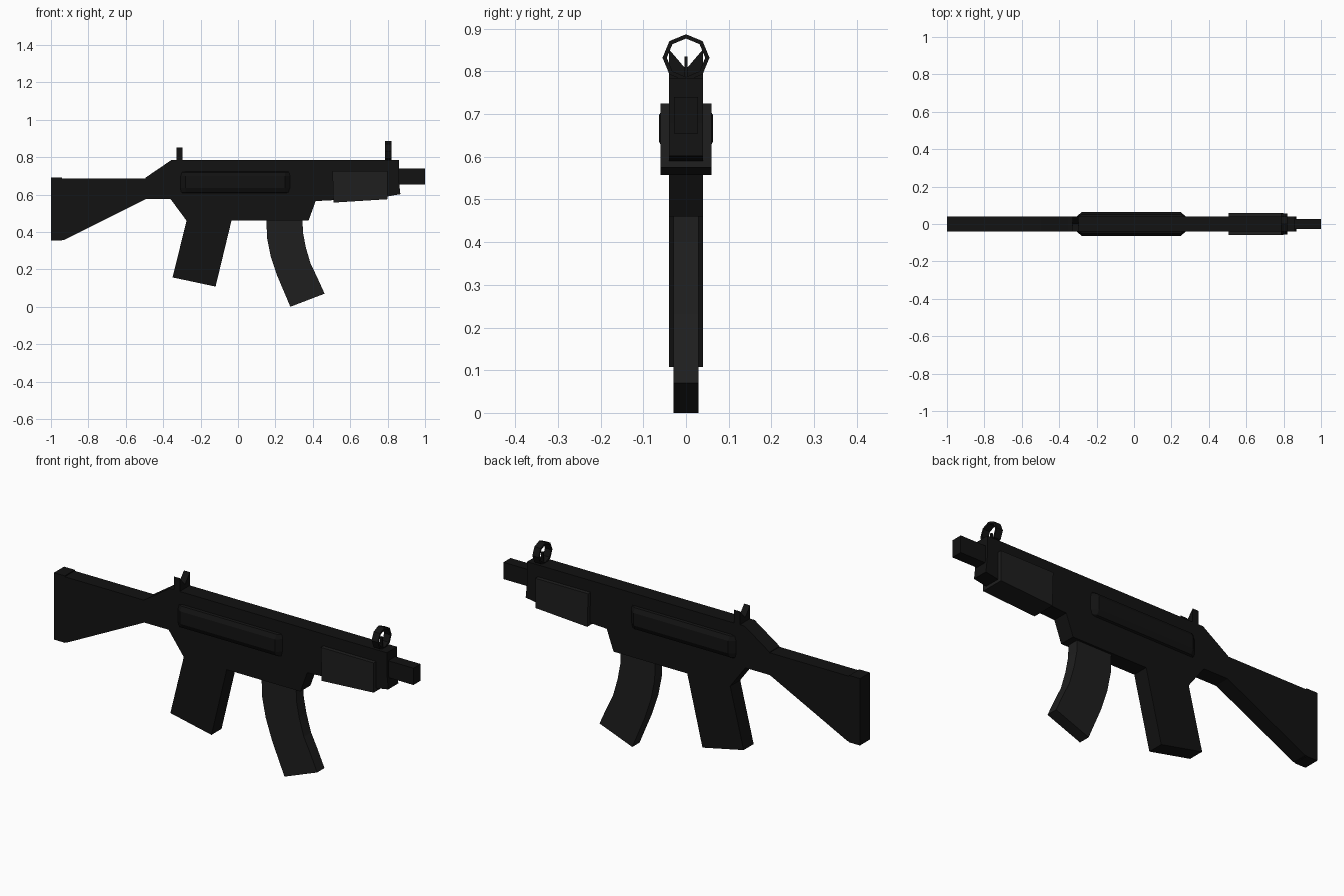
import bpy, bmesh
from math import sin, cos, pi

if "Cube" in bpy.data.objects:
    bpy.data.objects.remove(bpy.data.objects["Cube"])


def material(name, v):
    m = bpy.data.materials.new(name)
    m.diffuse_color = (v, v, v, 1)
    m.use_nodes = True
    m.node_tree.nodes["Principled BSDF"].inputs["Base Color"].default_value = m.diffuse_color
    return m


DARK = material("dark_metal", 0.006)
GREY = material("grey_polymer", 0.013)


def finish(name, bm, mat):
    bmesh.ops.recalc_face_normals(bm, faces=bm.faces)
    me = bpy.data.meshes.new(name)
    bm.to_mesh(me)
    bm.free()
    me.materials.append(mat)
    ob = bpy.data.objects.new(name, me)
    bpy.context.collection.objects.link(ob)
    return ob


def extrude(bm, pts, vec):
    """Solid from a polygon pushed along vec."""
    f = bm.faces.new([bm.verts.new(p) for p in pts])
    r = bmesh.ops.extrude_face_region(bm, geom=[f], use_keep_orig=True)
    bmesh.ops.translate(bm, vec=vec, verts=[v for v in r["geom"] if isinstance(v, bmesh.types.BMVert)])


def side_profile(name, pts, half, mat=DARK):
    """Side outline in x, z given the same thickness both ways in y."""
    bm = bmesh.new()
    extrude(bm, [(x, -half, z) for x, z in pts], (0, 2 * half, 0))
    return finish(name, bm, mat)


def front_profile(name, pts, x0, x1, mat=DARK):
    """Outline in y, z given thickness along x."""
    bm = bmesh.new()
    extrude(bm, [(x0, y, z) for y, z in pts], (x1 - x0, 0, 0))
    return finish(name, bm, mat)


# Receiver with its neck
side_profile("receiver", [
    (-0.495, 0.69), (-0.355, 0.785), (0.80, 0.785), (0.80, 0.59), (0.51, 0.57),
    (0.415, 0.565), (0.377, 0.46), (-0.275, 0.46), (-0.36, 0.575), (-0.495, 0.575)], 0.04)

# Shoulder stock and butt pad
side_profile("stock", [(-0.94, 0.687), (-0.495, 0.687), (-0.495, 0.575), (-0.93, 0.357), (-0.94, 0.357)], 0.039)
side_profile("butt_pad", [(-1, 0.692), (-0.94, 0.692), (-0.94, 0.354), (-1, 0.354)], 0.04)

# Pistol grip
side_profile("grip", [(-0.275, 0.46), (-0.035, 0.46), (-0.12, 0.108), (-0.35, 0.157)], 0.04)

# Curved magazine
side_profile("magazine", [
    (0.152, 0.47), (0.155, 0.37), (0.175, 0.27), (0.21, 0.165), (0.28, 0.0),
    (0.463, 0.07), (0.42, 0.165), (0.388, 0.23), (0.362, 0.32), (0.347, 0.40), (0.345, 0.47)], 0.029, GREY)

# Handguard
side_profile("handguard", [(0.505, 0.725), (0.80, 0.725), (0.80, 0.575), (0.51, 0.557)], 0.06, GREY)

# Muzzle block and barrel
side_profile("muzzle_block", [(0.80, 0.785), (0.86, 0.785), (0.86, 0.68), (0.868, 0.602), (0.80, 0.59)], 0.04)
side_profile("barrel", [(0.85, 0.74), (1.0, 0.74), (1.0, 0.655), (0.85, 0.655)], 0.028)

# Tapered bulge on each side of the receiver
bm = bmesh.new()
for s in (-1, 1):
    rings = []
    for x, lo, hi, y in ((-0.31, 0.605, 0.725, 0.035), (-0.28, 0.605, 0.725, 0.06), (0.25, 0.605, 0.725, 0.06), (0.28, 0.605, 0.725, 0.035)):
        ring = [(0.035, lo), (min(y, 0.05), lo + 0.006), (y + 0.003, lo + 0.03),
                (y + 0.003, hi - 0.027), (min(y, 0.05), hi - 0.006), (0.035, hi)]
        rings.append([bm.verts.new((x, s * a, z)) for a, z in ring])
    for a, b in zip(rings, rings[1:]):
        for i in range(6):
            j = (i + 1) % 6
            bm.faces.new((a[i], a[j], b[j], b[i]))
    bm.faces.new(rings[0])
    bm.faces.new(rings[-1])
finish("receiver_bulges", bm, DARK)

# Rear sight with a V notch
front_profile("rear_sight", [(-0.04, 0.78), (0.04, 0.78), (0.04, 0.852), (0, 0.805), (-0.04, 0.852)], -0.33, -0.297)

# Front sight: octagonal ring and post
bm = bmesh.new()
loops = []
for x, r in ((0.785, 0.055), (0.82, 0.055), (0.82, 0.045), (0.785, 0.045)):
    loops.append([bm.verts.new((x, r * sin(i * pi / 4), 0.832 + r * cos(i * pi / 4))) for i in range(8)])
for k in range(4):
    a, b = loops[k], loops[(k + 1) % 4]
    for i in range(8):
        j = (i + 1) % 8
        bm.faces.new((a[i], a[j], b[j], b[i]))
finish("front_sight_ring", bm, DARK)
front_profile("front_sight_post", [(-0.004, 0.78), (0.004, 0.78), (0.004, 0.835), (-0.004, 0.835)], 0.797, 0.808)
